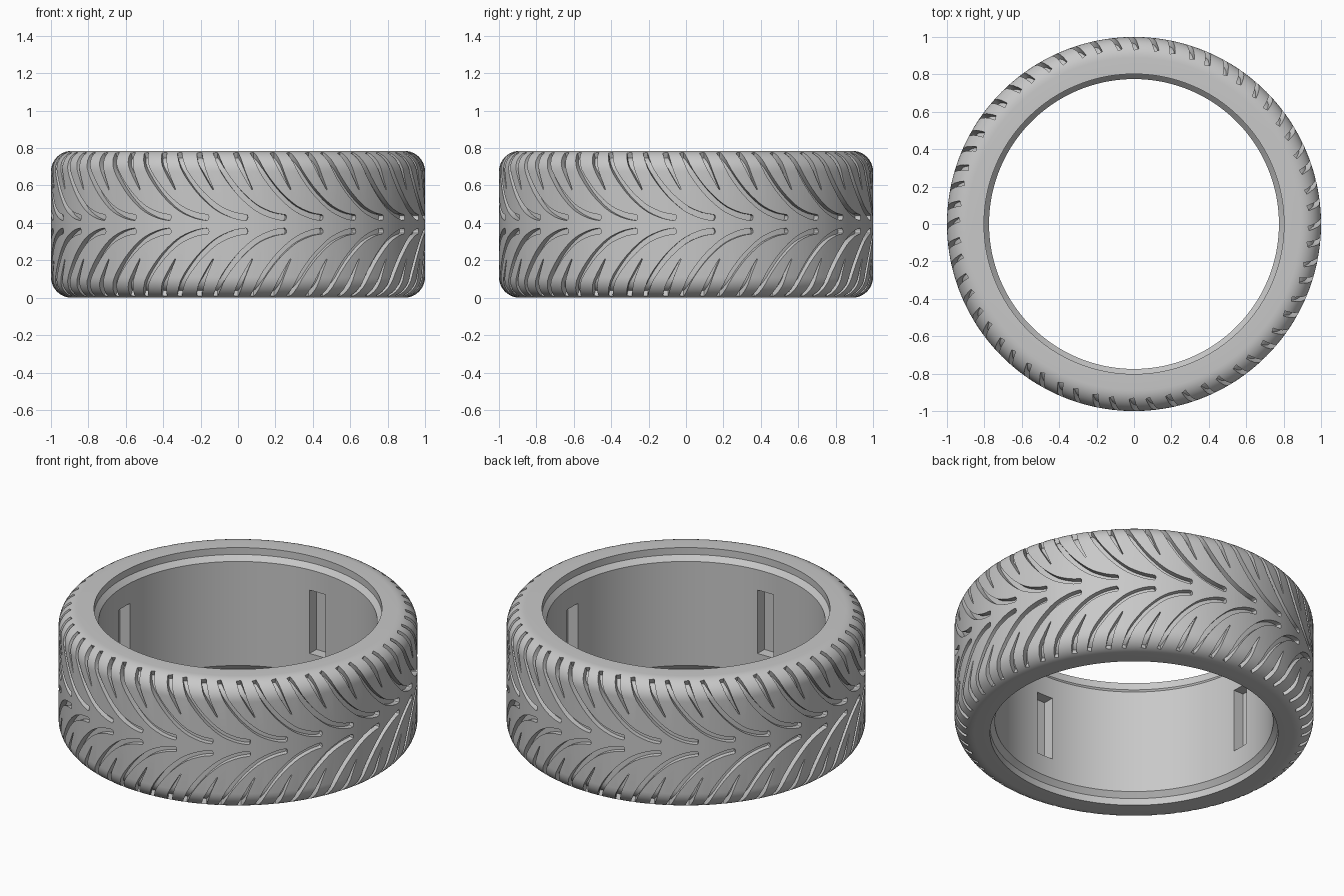
import bpy, bmesh
from math import sin, cos, pi, radians

cube = bpy.data.objects.get("Cube")
if cube:
    bpy.data.objects.remove(cube, do_unlink=True)

HEIGHT, CORNER, DEPTH = 0.785, 0.11, 0.032
MID = HEIGHT / 2
FLAT = MID - CORNER          # half height of the straight tread band
SEGMENTS, PITCHES = 240, 30

rubber = bpy.data.materials.new("grey rubber")
rubber.use_nodes = True
grey = (0.58, 0.58, 0.58, 1)
rubber.diffuse_color = grey
rubber.node_tree.nodes["Principled BSDF"].inputs["Base Color"].default_value = grey


def polar(angle, r, z):
    return (r * sin(angle), -r * cos(angle), z)


def outer(s, offset=0.0):
    """Radius and height above the middle at arc length s along the tread and shoulder."""
    if s <= FLAT:
        return 1 + offset, s
    a = (s - FLAT) / CORNER
    return 1 - CORNER + (CORNER + offset) * cos(a), FLAT + (CORNER + offset) * sin(a)


def finish(bm, name):
    bmesh.ops.recalc_face_normals(bm, faces=bm.faces)
    mesh = bpy.data.meshes.new(name)
    bm.to_mesh(mesh)
    bm.free()
    obj = bpy.data.objects.new(name, mesh)
    bpy.context.collection.objects.link(obj)
    mesh.materials.append(rubber)
    return obj


def sample(points, t):
    """Catmull-Rom point on a path, t from 0 to 1."""
    x = t * (len(points) - 1)
    i = min(int(x), len(points) - 2)
    u = x - i
    p0, p1 = points[max(i - 1, 0)], points[i]
    p2, p3 = points[i + 1], points[min(i + 2, len(points) - 1)]
    return [b + 0.5 * u * (c - a + u * (2*a - 5*b + 4*c - d + u * (3*(b - c) + d - a)))
            for a, b, c, d in zip(p0, p1, p2, p3)]


def add_groove(bm, path, params, width, start, side):
    """Closed ribbon sunk into the surface; path holds (degrees, arc length)."""
    rings = []
    for t in params:
        angle, s = sample(path, t)
        a2, s2 = sample(path, min(t + 0.01, 1))
        a1, s1 = sample(path, max(t - 0.01, 0))
        dx, dy = radians(a2 - a1), s2 - s1
        length = (dx * dx + dy * dy) ** 0.5
        w = width(t)
        ring = []
        for sign, off in ((-1, -DEPTH), (1, -DEPTH), (1, 0.015), (-1, 0.015)):
            r, z = outer(s + sign * w * dx / length, off)
            turn = radians(start + angle) - sign * w * dy / length
            ring.append(bm.verts.new(polar(turn, r, MID + side * z)))
        rings.append(ring)
    for a, b in zip(rings, rings[1:]):
        for i in range(4):
            j = (i + 1) % 4
            bm.faces.new((a[i], a[j], b[j], b[i]))
    bm.faces.new(rings[0])
    bm.faces.new(rings[-1])


# Tyre body: half profile, mirrored about the middle and turned round the axis
half = [(0.775, 0.32), (0.802, 0.35), (0.802, MID)]
half += [outer(FLAT + CORNER * pi / 2 * (1 - i / 10)) for i in range(11)]
profile = [(r, MID + z) for r, z in half] + [(r, MID - z) for r, z in reversed(half)]
bm = bmesh.new()
rings = [[bm.verts.new(polar(2 * pi * k / SEGMENTS, r, z)) for r, z in profile]
         for k in range(SEGMENTS)]
for k in range(SEGMENTS):
    a, b = rings[k - 1], rings[k]
    for i in range(len(profile)):
        bm.faces.new((a[i - 1], a[i], b[i], b[i - 1]))
tyre = finish(bm, "tyre")

# Tread grooves: long swept ones with a round tip, short pointed ones between
long_path = [(0, 0.035), (-4, 0.047), (-9, 0.085), (-13.5, 0.15),
             (-17, 0.22), (-20, 0.3), (-22.5, 0.41)]
short_path = [(-10.6, 0.185), (-12.8, 0.26), (-14.5, 0.33), (-15.8, 0.41)]
long_params = [0, 0.012, 0.03] + [0.06 + 0.94 * i / 18 for i in range(19)]
short_params = [i / 10 for i in range(11)]


def long_width(t):
    tip = min(1, t / 0.04)
    return (0.003 + 0.013 * (1 - (1 - tip) ** 2) ** 0.5) * (1 - 0.2 * t)


def short_width(t):
    return 0.002 + 0.013 * min(1, 1.5 * t)


bm = bmesh.new()
for k in range(PITCHES):
    start = 3 + 360 / PITCHES * k
    for side in (1, -1):
        add_groove(bm, long_path, long_params, long_width, start, side)
        add_groove(bm, short_path, short_params, short_width, start, side)

# Four pockets in the inner wall
for k in range(4):
    corners = [[bm.verts.new((x * cos(k * pi / 2) - y * sin(k * pi / 2),
                              x * sin(k * pi / 2) + y * cos(k * pi / 2), z))
                for x, y in ((0.7, -0.055), (0.84, -0.055), (0.84, 0.055), (0.7, 0.055))]
               for z in (MID - 0.195, MID + 0.195)]
    low, high = corners
    bm.faces.new(low)
    bm.faces.new(high)
    for i in range(4):
        bm.faces.new((low[i - 1], low[i], high[i], high[i - 1]))
cutter = finish(bm, "groove_cutter")
cutter.hide_render = True

# Cut, then smooth the round surfaces and keep the edges sharp
cut = tyre.modifiers.new("grooves", 'BOOLEAN')
cut.operation = 'DIFFERENCE'
cut.solver = 'EXACT'
cut.object = cutter
bpy.ops.object.select_all(action='DESELECT')
tyre.select_set(True)
bpy.context.view_layer.objects.active = tyre
bpy.ops.object.modifier_apply(modifier=cut.name)
bpy.data.objects.remove(cutter, do_unlink=True)
bpy.ops.object.shade_smooth_by_angle(angle=radians(30))
